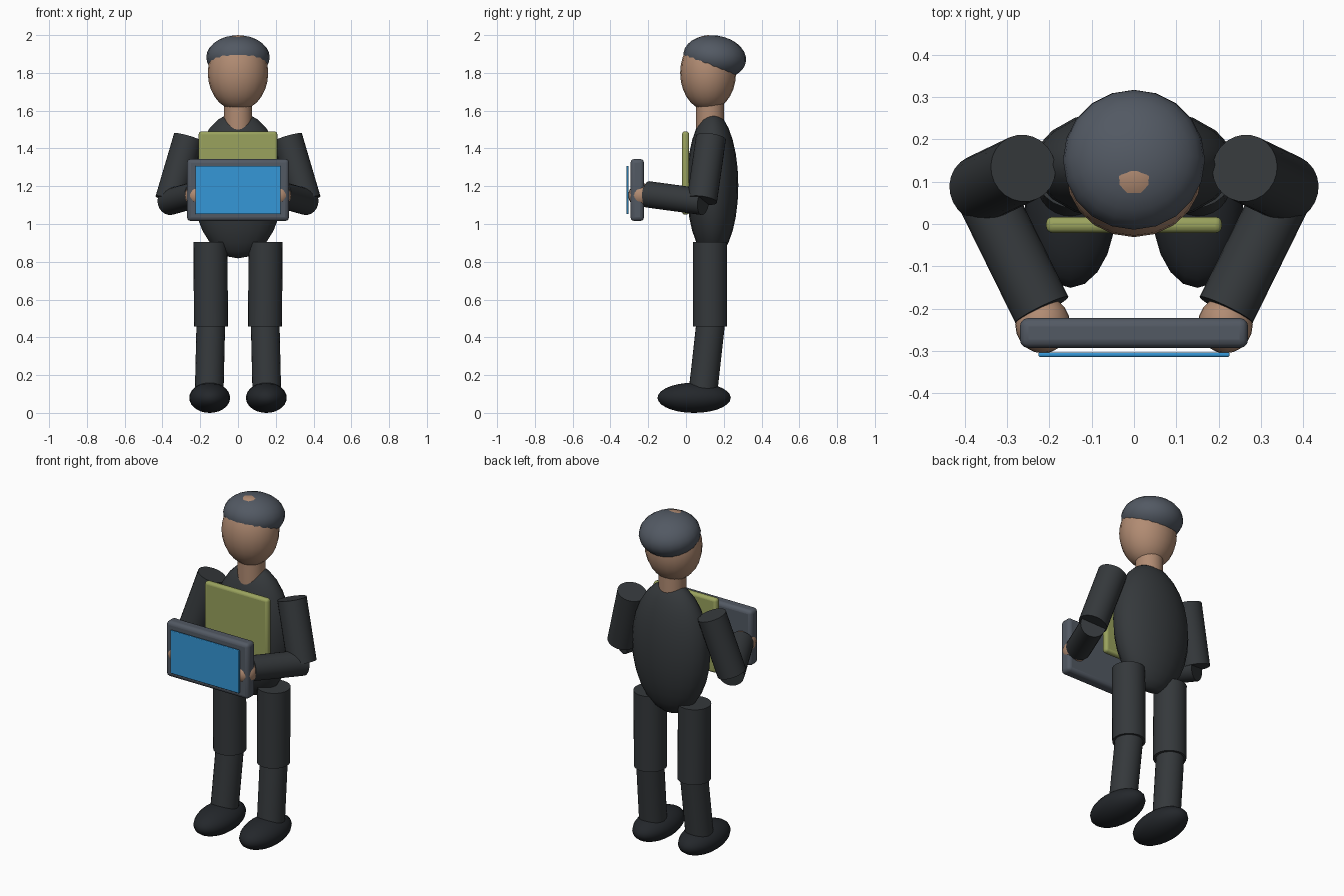
import bpy
from math import radians
from mathutils import Vector

if "Cube" in bpy.data.objects:
    bpy.data.objects.remove(bpy.data.objects["Cube"])


def material(name, rgb):
    m = bpy.data.materials.new(name)
    m.diffuse_color = (*rgb, 1)
    m.use_nodes = True
    m.node_tree.nodes["Principled BSDF"].inputs["Base Color"].default_value = m.diffuse_color
    return m


SKIN = material("skin", (0.44, 0.26, 0.17))
CLOTH = material("dark_cloth", (0.035, 0.04, 0.044))
SHOE = material("shoe_black", (0.017, 0.02, 0.024))
SLATE = material("slate", (0.085, 0.1, 0.125))
OLIVE = material("olive", (0.32, 0.36, 0.11))
BLUE = material("screen_blue", (0.035, 0.31, 0.68))


def finish(name, mat, smooth=40):
    ob = bpy.context.object
    ob.name = name
    ob.data.materials.append(mat)
    bpy.ops.object.transform_apply(location=False, rotation=False, scale=True)
    bpy.ops.object.shade_smooth_by_angle(angle=radians(smooth))
    return ob


def ellipsoid(name, loc, radii, mat, tilt=0):
    bpy.ops.mesh.primitive_uv_sphere_add(segments=20, ring_count=14, location=loc,
                                         rotation=(radians(tilt), 0, 0))
    bpy.context.object.scale = radii
    return finish(name, mat, 60)


def limb(name, a, b, r, mat):
    a, b = Vector(a), Vector(b)
    d = b - a
    bpy.ops.mesh.primitive_cylinder_add(vertices=24, radius=r, depth=d.length,
                                        location=(a + b) / 2,
                                        rotation=d.to_track_quat('Z', 'Y').to_euler())
    return finish(name, mat)


def slab(name, loc, size, bevel, mat):
    bpy.ops.mesh.primitive_cube_add(size=1, location=loc)
    bpy.context.object.scale = size
    ob = finish(name, mat)
    mod = ob.modifiers.new("rounded_edges", 'BEVEL')
    mod.width, mod.segments = bevel, 3
    return ob


# Head, hair, neck, torso
ellipsoid("head", (0, 0.117, 1.80), (0.16, 0.148, 0.20), SKIN)
ellipsoid("hair", (0, 0.152, 1.883), (0.168, 0.167, 0.115), SLATE, -8)
limb("neck", (0, 0.127, 1.48), (0, 0.127, 1.68), 0.075, SKIN)
ellipsoid("torso", (0, 0.14, 1.205), (0.24, 0.137, 0.387), CLOTH)

# Chest panel and held tablet
slab("chest_panel", (0, -0.002, 1.27), (0.416, 0.038, 0.44), 0.015, OLIVE)
slab("tablet_body", (0, -0.258, 1.18), (0.54, 0.071, 0.328), 0.02, SLATE)
slab("tablet_screen", (0, -0.309, 1.18), (0.452, 0.011, 0.256), 0.004, BLUE)

# Paired limbs
for side, s in (("left", -1), ("right", 1)):
    limb(f"{side}_upper_arm", (s * 0.262, 0.132, 1.457), (s * 0.36, 0.085, 1.125), 0.08, CLOTH)
    limb(f"{side}_forearm", (s * 0.363, 0.092, 1.117), (s * 0.218, -0.203, 1.157), 0.07, CLOTH)
    ellipsoid(f"{side}_hand", (s * 0.216, -0.238, 1.152), (0.065, 0.068, 0.065), SKIN)
    limb(f"{side}_thigh", (s * 0.146, 0.128, 0.905), (s * 0.143, 0.128, 0.458), 0.09, CLOTH)
    limb(f"{side}_shin", (s * 0.144, 0.13, 0.47), (s * 0.152, 0.092, 0.13), 0.076, CLOTH)
    ellipsoid(f"{side}_shoe", (s * 0.15, 0.043, 0.08), (0.108, 0.194, 0.08), SHOE)
